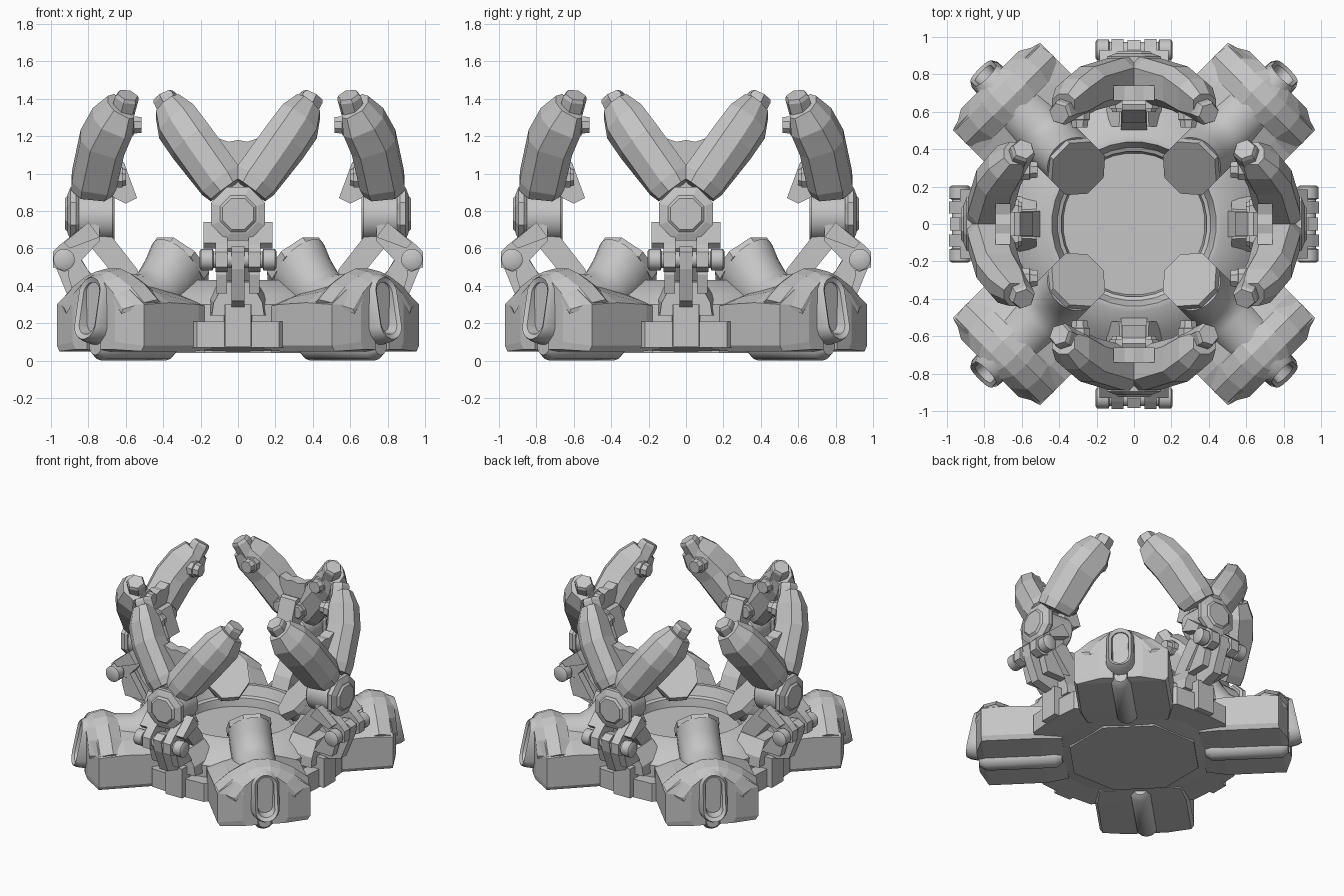
import bpy, bmesh, math
from mathutils import Vector, Matrix

grey = bpy.data.materials.new("plain grey")
grey.diffuse_color = (0.56, 0.56, 0.56, 1)


# Local frame of every module: x outward, y sideways, z up.
def build(name, pieces, start=None, smooth=False, mirror=False):
    """Turn (points, faces) pieces into one object; repeat four times round z from angle start."""
    bm = bmesh.new()
    turns = [0] if start is None else [start + 90 * i for i in range(4)]
    for a in turns:
        rot = Matrix.Rotation(math.radians(a), 4, 'Z')
        for s in ((1, -1) if mirror else (1,)):
            for pts, faces in pieces:
                vs = [bm.verts.new(rot @ Vector((p[0], p[1] * s, p[2]))) for p in pts]
                for f in faces:
                    bm.faces.new([vs[i] for i in f])
    bmesh.ops.recalc_face_normals(bm, faces=bm.faces)
    me = bpy.data.meshes.new(name)
    bm.to_mesh(me)
    bm.free()
    me.materials.append(grey)
    ob = bpy.data.objects.new(name, me)
    bpy.context.collection.objects.link(ob)
    if smooth:
        bpy.ops.object.select_all(action='DESELECT')
        ob.select_set(True)
        bpy.context.view_layer.objects.active = ob
        bpy.ops.object.shade_smooth_by_angle(angle=math.radians(35))
    return ob


def loft(rings):
    """Capped skin between rings of equal length."""
    n, m = len(rings[0]), len(rings)
    faces = []
    for k in range(m - 1):
        a, b = k * n, (k + 1) * n
        faces += [(a + i, a + (i + 1) % n, b + (i + 1) % n, b + i) for i in range(n)]
    faces += [tuple(range(n)), tuple(range((m - 1) * n, m * n))]
    return [p for r in rings for p in r], faces


def ring(c, u, v, n, phase=0.5):
    c, u, v = Vector(c), Vector(u), Vector(v)
    return [c + u * math.cos(2 * math.pi * (i + phase) / n) + v * math.sin(2 * math.pi * (i + phase) / n)
            for i in range(n)]


def tube(a, b, stations, n=16):
    """Stepped cylinder from a to b; stations are (fraction, radius)."""
    a, b = Vector(a), Vector(b)
    d = (b - a).normalized()
    u = d.orthogonal().normalized()
    v = d.cross(u)
    return loft([ring(a.lerp(b, f), u * r, v * r, n) for f, r in stations])


def slab(profile, y0, y1):
    """Outline in the x-z plane, extruded sideways."""
    return loft([[(x, y, z) for x, z in profile] for y in (y0, y1)])


def block(outline, z0, z1):
    """Plan outline (half, mirrored sideways), extruded upward."""
    full = outline + [(x, -y) for x, y in reversed(outline)]
    return loft([[(x, y, z) for x, y in full] for z in (z0, z1)])


def section(x, half):
    return [(x, y, z) for y, z in half] + [(x, -y, z) for y, z in reversed(half)]


# --- Central chassis -------------------------------------------------------
def lathe(profile, n):
    return loft([ring((0, 0, z), (r, 0, 0), (0, r, 0), n) for r, z in profile])

build("chassis_ring", [lathe([(0.44, 0.05), (0.62, 0.08), (0.66, 0.12), (0.66, 0.30), (0.60, 0.35),
                              (0.47, 0.43), (0.44, 0.43), (0.41, 0.36), (0.39, 0.35), (0.38, 0.29)], 32)],
      smooth=True)
build("bottom_plate", [lathe([(0.47, 0.04), (0.47, 0.09)], 8)])

# --- Side steps below each claw --------------------------------------------
build("side_step", [block([(0.5, 0.27), (0.69, 0.25), (0.73, 0.22), (0.74, 0.08)], 0.07, 0.21),
                    block([(0.5, 0.08), (0.78, 0.07)], 0.075, 0.30),
                    loft([section(0.52, [(0.16, 0.24), (0.16, 0.34), (0.08, 0.44)]),
                          section(0.72, [(0.14, 0.24), (0.13, 0.31), (0.07, 0.42)])])], 0)

# --- Corner pods -------------------------------------------------------------
build("pod_body", [loft([
    section(0.48, [(0.05, 0.10), (0.05, 0.06), (0.28, 0.06), (0.31, 0.10), (0.31, 0.28), (0.2, 0.31), (0.08, 0.34)]),
    section(0.63, [(0.05, 0.10), (0.05, 0.05), (0.31, 0.05), (0.33, 0.08), (0.33, 0.30), (0.21, 0.34), (0.08, 0.38)]),
    section(0.85, [(0.05, 0.10), (0.05, 0.05), (0.31, 0.05), (0.33, 0.08), (0.33, 0.31), (0.22, 0.37), (0.08, 0.42)]),
    section(1.04, [(0.05, 0.10), (0.05, 0.05), (0.31, 0.05), (0.33, 0.08), (0.33, 0.30), (0.22, 0.38), (0.08, 0.44)]),
    section(1.09, [(0.05, 0.10), (0.05, 0.06), (0.14, 0.06), (0.16, 0.10), (0.16, 0.30), (0.12, 0.38), (0.06, 0.42)])])],
      45)
build("pod_keel", [tube((0.5, 0, 0.075), (1.08, 0, 0.075), [(0, 0.045), (0.08, 0.075), (0.92, 0.075), (1, 0.045)], 12)],
      45, smooth=True)
# Thin arched hood over the pod nose
arch = [(0.32, 0.315), (0.22, 0.40), (0.12, 0.455), (0.05, 0.48)]
def arch_ring(x, dz, s):
    half = [(x, y * s, z + dz) for y, z in arch]
    low = [(x, y * s * 0.95, z + dz - 0.025) for y, z in arch]
    flip = lambda q: [(a, -b, c) for a, b, c in reversed(q)]
    return half + flip(half) + list(reversed(flip(low))) + list(reversed(low))
build("pod_hood", [loft([arch_ring(0.86, -0.02, 0.95), arch_ring(0.94, 0.012, 1.04),
                         arch_ring(1.03, -0.005, 1.0), arch_ring(1.09, -0.04, 0.68)])], 45)

# Elbowed barrel: level along the pod, turning up to an obliquely cut inner end
build("barrel", [loft([ring((1.00, 0, 0.32), (0, 0.13, 0), (0.00, 0, 0.13), 24),
                       ring((0.88, 0, 0.325), (0, 0.15, 0), (0.01, 0, 0.145), 24),
                       ring((0.73, 0, 0.32), (0, 0.15, 0), (0.01, 0, 0.14), 24),
                       ring((0.62, 0, 0.36), (0, 0.15, 0), (0.06, 0, 0.135), 24),
                       ring((0.53, 0, 0.43), (0, 0.15, 0), (0.10, 0, 0.135), 24),
                       ring((0.46, 0, 0.51), (0, 0.15, 0), (0.125, 0, 0.14), 24)])], 45, smooth=True)
build("barrel_cap", [loft([ring((0.455, 0, 0.495), (0, 0.16, 0), (0.13, 0, 0.15), 8),
                           ring((0.42, 0, 0.53), (0, 0.16, 0), (0.14, 0, 0.14), 8)])], 45)

# Hollow upright exhaust rim on the pod nose
def stadium(x, w, h, lean=0.2):
    pts = []
    for i in range(16):
        a = 2 * math.pi * (i + 0.5) / 16
        z = w * math.sin(a) + (h - w if math.sin(a) > 0 else w - h)
        pts.append((x - lean * z, w * math.cos(a), 0.28 + z))
    return pts
build("nose_vent", [loft([stadium(1.04, 0.105, 0.195), stadium(1.11, 0.098, 0.18), stadium(1.14, 0.08, 0.165),
                          stadium(1.125, 0.06, 0.14), stadium(1.06, 0.05, 0.13)])], 45, smooth=True)

# --- Claw mounts -------------------------------------------------------------
build("hinge_pin", [tube((0.93, -0.205, 0.54), (0.93, 0.205, 0.54),
                         [(0, 0.045), (0.02, 0.058), (0.17, 0.058), (0.18, 0.045), (0.82, 0.045),
                          (0.83, 0.058), (0.98, 0.058), (1, 0.045)])], 0, smooth=True)
build("hinge_post", [slab([(0.90, 0.32), (0.97, 0.49), (0.985, 0.58), (0.93, 0.61), (0.87, 0.60),
                           (0.80, 0.48), (0.66, 0.34), (0.68, 0.26)], -0.035, 0.035)], 0)
build("hinge_link", [slab([(0.88, 0.49), (0.93, 0.475), (0.99, 0.50), (0.99, 0.58), (0.95, 0.62),
                           (0.80, 0.74), (0.74, 0.72), (0.74, 0.64)], 0.055, 0.12),
                     slab([(0.90, 0.60), (0.93, 0.63), (0.80, 0.74), (0.74, 0.66)], 0.12, 0.185),
                     slab([(0.88, 0.36), (0.91, 0.46), (0.89, 0.54), (0.84, 0.54), (0.72, 0.36)], 0.06, 0.115)],
      0, mirror=True)
build("inner_brace", [slab([(0.78, 0.72), (0.68, 0.67), (0.54, 0.49), (0.50, 0.40), (0.60, 0.38), (0.78, 0.60)],
                           -0.07, 0.07)], 0)
build("shoulder_drum", [tube((0.66, 0, 0.77), (0.88, 0, 0.77), [(0, 0.12), (0.05, 0.13), (1, 0.125)], 20)],
      0, smooth=True)
build("shoulder_cap", [tube((0.85, 0, 0.785), (0.925, 0, 0.785),
                            [(0, 0.14), (0.2, 0.155), (0.6, 0.155), (0.8, 0.115), (0.82, 0.105), (1, 0.09)], 8)], 0)

# --- Claw arms: faceted and curling inward ----------------------------------
shape = [(1, -0.4), (1, 0.4), (0.55, 1), (-0.6, 1), (-1, 0.5), (-1, -0.5), (-0.6, -1), (0.55, -1)]
def arm_ring(c, w, d, tilt):
    e1 = Vector((math.cos(tilt), 0, math.sin(tilt))) * d
    e2 = Vector((0, 0.81, -0.59)) * w
    return [Vector(c) + e1 * a + e2 * b for a, b in shape]
build("claw_arm", [loft([arm_ring((0.78, 0.06, 0.92), 0.105, 0.11, 0.1),
                         arm_ring((0.77, 0.095, 0.965), 0.118, 0.12, 0.15),
                         arm_ring((0.725, 0.25, 1.17), 0.118, 0.122, 0.3),
                         arm_ring((0.67, 0.33, 1.28), 0.112, 0.115, 0.4),
                         arm_ring((0.625, 0.378, 1.36), 0.075, 0.08, 0.5)])], 0, mirror=True)
build("claw_tip", [tube((0.62, 0.34, 1.31), (0.59, 0.40, 1.42),
                        [(0, 0.068), (0.85, 0.068), (1, 0.058)], 6)], 0, mirror=True)
build("arm_knob", [tube((0.66, y, z), (x, y, z), [(0, 0.06), (0.7, 0.06), (0.72, 0.05), (1, 0.045)], 8)
                   for x, y, z in ((0.515, 0.29, 1.26), (0.60, 0.075, 0.98))], 0, mirror=True)

# Web and hanging fin between the arms
build("claw_web", [loft([[(x, -0.11, 1.19), (x, -0.05, 1.17), (x, 0, 1.18), (x, 0.05, 1.17), (x, 0.11, 1.19),
                          (x, 0.09, 0.95), (x, -0.09, 0.95)] for x in (0.66, 0.74)])], 0)
build("inner_fin", [slab([(0.64, 1.07), (0.61, 1.06), (0.54, 0.87), (0.60, 0.84), (0.68, 0.88), (0.68, 1.05)],
                         -0.065, 0.065)], 0)
